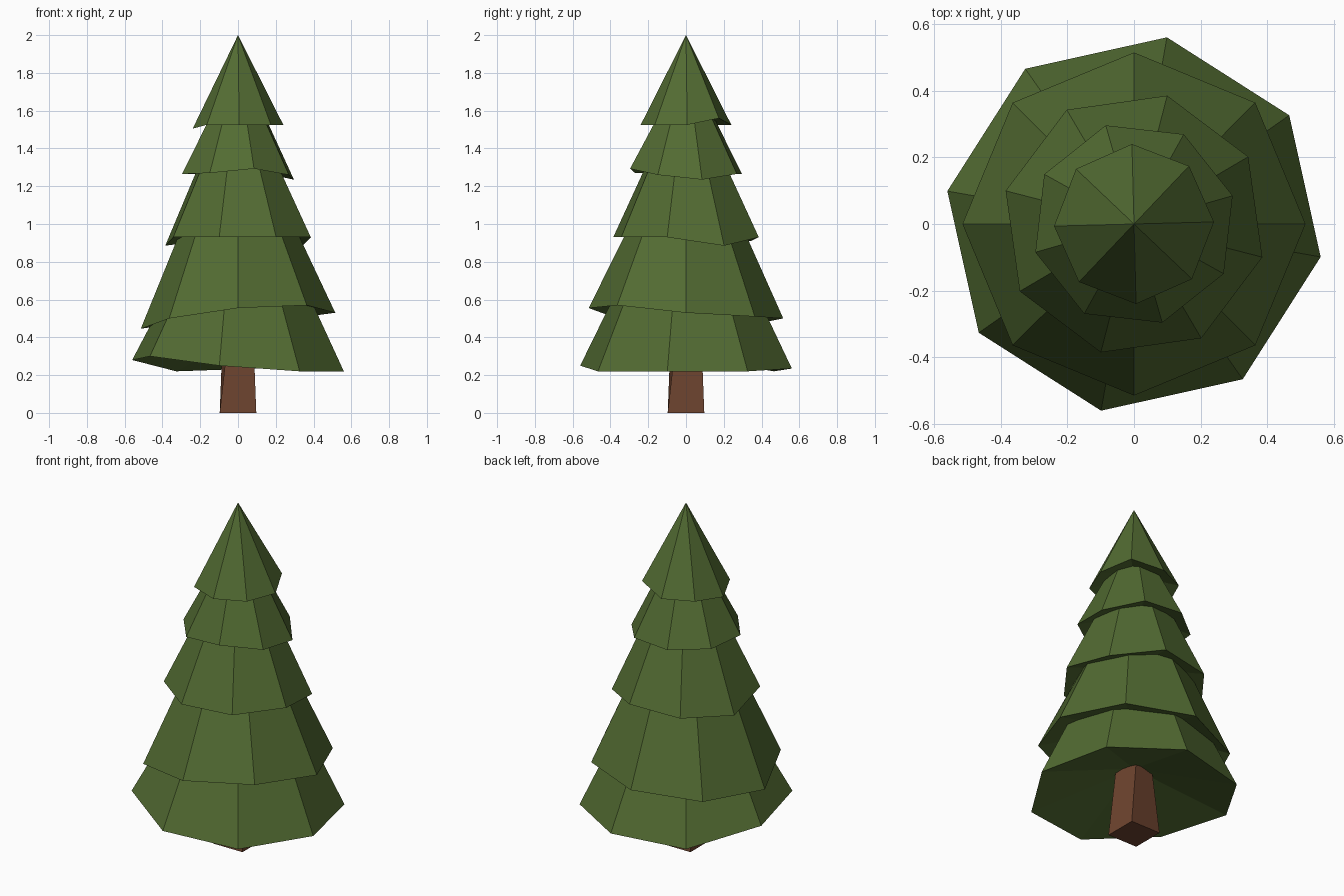
import bpy, bmesh, math

if "Cube" in bpy.data.objects:
    bpy.data.objects.remove(bpy.data.objects["Cube"])


def material(name, rgb):
    m = bpy.data.materials.new(name)
    m.diffuse_color = (*rgb, 1)
    m.use_nodes = True
    m.node_tree.nodes["Principled BSDF"].inputs["Base Color"].default_value = m.diffuse_color
    return m


GREEN = material("pine green", (0.085, 0.148, 0.032))
BROWN = material("bark brown", (0.155, 0.057, 0.028))


def finish(bm, name, mat):
    bmesh.ops.recalc_face_normals(bm, faces=bm.faces)
    me = bpy.data.meshes.new(name)
    bm.to_mesh(me)
    bm.free()
    me.materials.append(mat)
    ob = bpy.data.objects.new(name, me)
    bpy.context.collection.objects.link(ob)


def ring(bm, r, angle, heights):
    n = len(heights)
    return [bm.verts.new((r * math.cos(angle + math.tau * i / n),
                          r * math.sin(angle + math.tau * i / n), z))
            for i, z in enumerate(heights)]


def fan(bm, loop, tip):
    for i, v in enumerate(loop):
        bm.faces.new((v, loop[(i + 1) % len(loop)], tip))


def bridge(bm, a, b):
    for i in range(len(a)):
        j = (i + 1) % len(a)
        bm.faces.new((a[i], a[j], b[j], b[i]))


# Branch tier: uneven eight-sided rim, sloping sides, hollowed underside
def tier(name, r, degrees, rim_z, top_z, top_r):
    bm = bmesh.new()
    a = math.radians(degrees)
    rim = ring(bm, r, a, rim_z)
    mean = sum(rim_z) / 8
    if top_r:
        top = ring(bm, top_r, a, [top_z] * 8)
        bridge(bm, rim, top)
        bm.faces.new(top)
    else:
        fan(bm, rim, bm.verts.new((0, 0, top_z)))
    fan(bm, rim, bm.verts.new((0, 0, mean + 0.28 * r)))
    finish(bm, name, GREEN)


# Rim heights run anticlockwise from the +x side
tier("bottom_branches", 0.569, -10,
     [.22, .22, .235, .22, .28, .30, .25, .22], 0.70, 0.345)
tier("lower_branches", 0.515, 0,
     [.53, .51, .50, .47, .445, .50, .555, .57], 1.06, 0.265)
tier("middle_branches", 0.398, -14.5,
     [.93, .885, .93, .91, .885, .93, .93, .93], 1.40, 0.175)
tier("upper_branches", 0.308, 16,
     [1.235, 1.265, 1.265, 1.265, 1.265, 1.27, 1.293, 1.26], 1.64, 0.115)
tier("tree_top", 0.24, 1.5,
     [1.525, 1.56, 1.525, 1.525, 1.505, 1.525, 1.525, 1.525], 2.0, 0)

# Square trunk, tapered and slightly twisted
bm = bmesh.new()
low = ring(bm, 0.137, math.radians(45), [0] * 4)
high = ring(bm, 0.095, math.radians(58), [0.42] * 4)
bridge(bm, low, high)
bm.faces.new(low)
bm.faces.new(high)
finish(bm, "trunk", BROWN)
